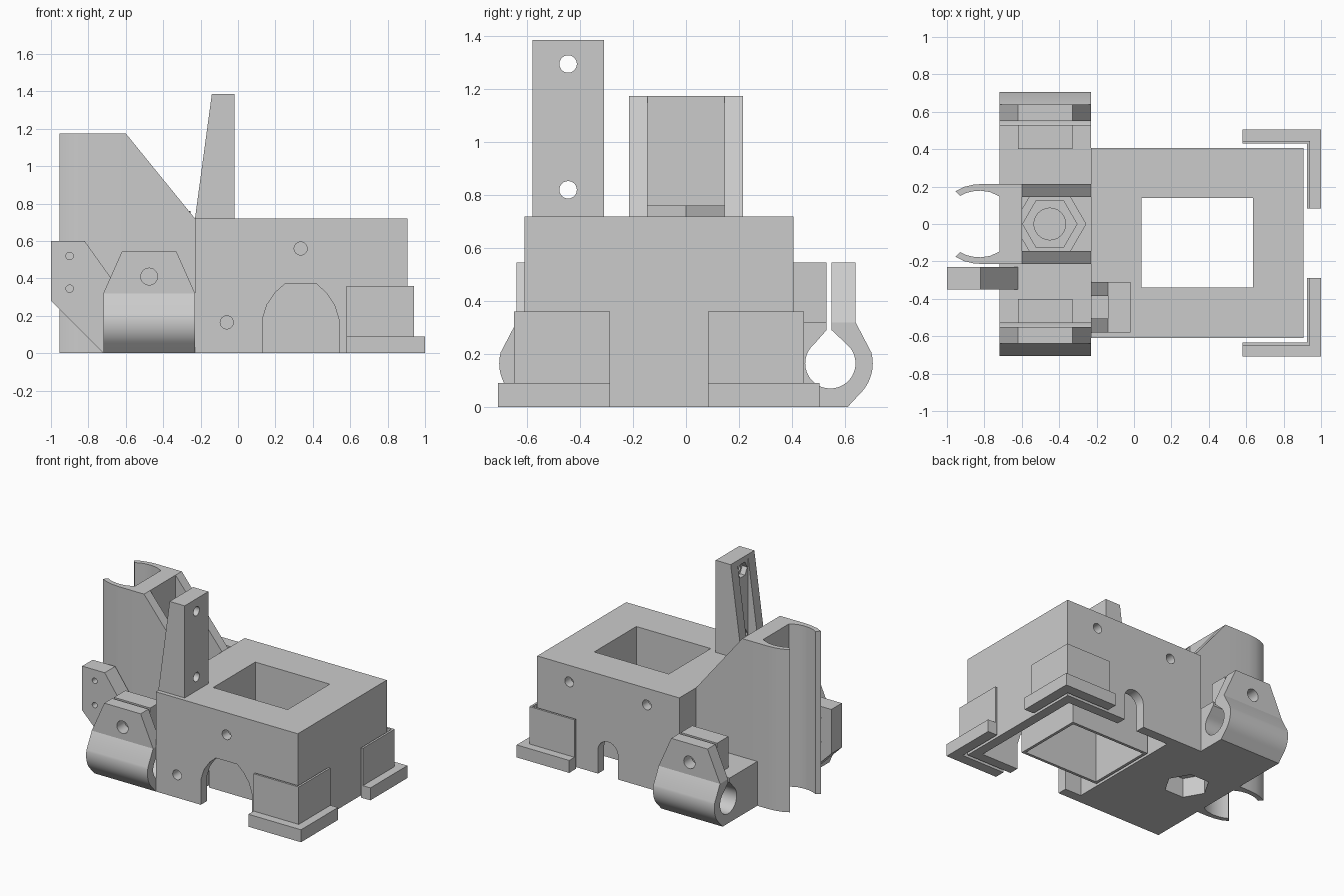
import bpy, bmesh, math

if "Cube" in bpy.data.objects:
    bpy.data.objects.remove(bpy.data.objects["Cube"], do_unlink=True)

grey = bpy.data.materials.new("plain grey")
grey.use_nodes = True
colour = (0.6, 0.6, 0.6, 1)
grey.diffuse_color = colour
grey.node_tree.nodes["Principled BSDF"].inputs["Base Color"].default_value = colour
parts = []


def prism(name, pts, axis, lo, hi, keep=True):
    """Extrude a flat outline along an axis from lo to hi."""
    place = {"x": lambda a, b, t: (t, a, b),
             "y": lambda a, b, t: (a, t, b),
             "z": lambda a, b, t: (a, b, t)}[axis]
    bm = bmesh.new()
    ends = [[bm.verts.new(place(a, b, t)) for a, b in pts] for t in (lo, hi)]
    for ring in ends:
        bm.faces.new(ring)
    n = len(pts)
    for i in range(n):
        j = (i + 1) % n
        bm.faces.new((ends[0][i], ends[0][j], ends[1][j], ends[1][i]))
    bmesh.ops.recalc_face_normals(bm, faces=bm.faces)
    mesh = bpy.data.meshes.new(name)
    bm.to_mesh(mesh)
    bm.free()
    mesh.materials.append(grey)
    ob = bpy.data.objects.new(name, mesh)
    bpy.context.collection.objects.link(ob)
    if keep:
        parts.append(ob)
    return ob


def rect(a0, a1, b0, b1):
    return [(a0, b0), (a1, b0), (a1, b1), (a0, b1)]


def arc(ca, cb, r, start, end, n):
    return [(ca + r * math.cos(math.radians(start + (end - start) * i / n)),
             cb + r * math.sin(math.radians(start + (end - start) * i / n)))
            for i in range(n + 1)]


def ring(ca, cb, r, n=24):
    return arc(ca, cb, r, 0, 360, n)[:-1]


def cut(ob, pts, axis, lo, hi):
    """Subtract an extruded outline from a part."""
    tool = prism("cutter", pts, axis, lo, hi, keep=False)
    tool.hide_render = True
    mod = ob.modifiers.new("cut", "BOOLEAN")
    mod.operation = "DIFFERENCE"
    mod.solver = "EXACT"
    mod.object = tool
    bpy.context.view_layer.objects.active = ob
    bpy.ops.object.modifier_apply(modifier=mod.name)
    bpy.data.objects.remove(tool, do_unlink=True)


# Hollow main housing with its window, arches and screw holes
housing = prism("housing", rect(-0.23, 0.905, -0.61, 0.405), "z", 0, 0.72)
cut(housing, rect(0.0, 0.835, -0.54, 0.335), "z", -0.1, 0.62)
cut(housing, rect(0.04, 0.635, -0.34, 0.14), "z", 0.5, 0.9)
half = [(0.205, -0.1), (0.205, 0.18), (0.18, 0.26), (0.135, 0.325), (0.085, 0.37)]
arch = [(0.335 + a, b) for a, b in half] + [(0.335 - a, b) for a, b in reversed(half)]
cut(housing, arch, "y", -0.7, -0.5)
small_arch = [(0.26, -0.1), (0.42, -0.1)] + arc(0.34, 0.17, 0.08, 0, 180, 12)
cut(housing, small_arch, "y", 0.3, 0.5)
for x, z in ((0.335, 0.56), (-0.06, 0.165)):
    cut(housing, ring(x, z, 0.035), "y", -0.7, -0.45)
for x in (0.03, 0.65):
    cut(housing, ring(x, 0.6, 0.035), "y", 0.25, 0.5)

# Thin shaft below the window
shaft = prism("window_shaft", rect(0.02, 0.655, -0.36, 0.16), "z", 0, 0.65)
cut(shaft, rect(0.04, 0.635, -0.34, 0.14), "z", -0.1, 0.8)

# Rod clamp body: one symmetric outline with two split bores
side = [(0.61, 0)] + arc(0.545, 0.165, 0.16, -45, 15, 12)
side += [(0.64, 0.32), (0.55, 0.32), (0.55, 0.29)]
side += arc(0.545, 0.165, 0.095, 50, -230, 28)
side += [(0.53, 0.29), (0.53, 0.32)]
body = prism("clamp_body", side + [(-a, b) for a, b in reversed(side)], "x", -0.72, -0.23)
cut(body, ring(-0.45, 0, 0.15, 6), "z", -0.1, 0.14)

# Clamp lugs with bolt holes
for s, label in ((1, "back"), (-1, "front")):
    inner = prism(label + "_inner_lug", rect(-0.62, -0.33, 0.3, 0.545), "y", s * 0.4, s * 0.53)
    outer = prism(label + "_outer_lug",
                  [(-0.72, 0.32), (-0.23, 0.32), (-0.33, 0.545), (-0.62, 0.545)],
                  "y", s * 0.55, s * 0.64)
    for lug in (inner, outer):
        cut(lug, ring(-0.475, 0.41, 0.045), "y", s * 0.3, s * 0.8)

    # Sloped tower cheeks
    prism(label + "_tower_cheek",
          [(-0.6, 0.0), (-0.6, 1.175), (-0.23, 0.72), (-0.23, 0.0)],
          "y", s * 0.145, s * 0.215)

# Tower back wall with the snap-in bearing channel
claw = [(-0.6, 0.215), (-0.8, 0.215), (-0.86, 0.21), (-0.91, 0.198), (-0.955, 0.175),
        (-0.93, 0.15), (-0.9, 0.165), (-0.86, 0.175), (-0.82, 0.178), (-0.77, 0.171),
        (-0.72, 0.148)]
prism("bearing_channel", claw + [(a, -b) for a, b in reversed(claw)], "z", 0, 1.175)

# Hexagonal nut seat
seat = prism("nut_seat", ring(-0.45, 0, 0.195, 6), "z", 0.3, 0.76)
cut(seat, ring(-0.45, 0, 0.145, 6), "z", 0.66, 0.9)
cut(seat, ring(-0.45, 0, 0.085), "z", 0.4, 0.9)

# Belt side plate
plate = prism("side_plate",
              [(-1, 0.28), (-1, 0.6), (-0.82, 0.6), (-0.62, 0.32), (-0.62, 0), (-0.72, 0)],
              "y", -0.35, -0.23)
for z in (0.345, 0.52):
    cut(plate, ring(-0.9, z, 0.02, 16), "y", -0.5, -0.1)

# Upright post with a grooved back
post = prism("post", [(-0.23, 0.72), (-0.02, 0.72), (-0.02, 1.385), (-0.14, 1.385)],
             "y", -0.58, -0.31)
cut(post, rect(-0.505, -0.385, 0.6, 1.5), "x", -0.4, -0.14)
for z in (0.82, 1.295):
    cut(post, ring(-0.445, z, 0.033), "x", -0.3, 0.1)
    cut(post, ring(-0.445, z, 0.055, 6), "x", -0.3, -0.1)

# Corner brackets: thin tall L and wide low foot, mirrored front to back
for s, label in ((1, "back"), (-1, "front")):
    for piece, t, top in (("bracket", 0.015, 0.36), ("foot", 0.075, 0.09)):
        corner = [(0.58, 0.532), (0.925, 0.532), (0.925, 0.185), (0.925 + t, 0.185),
                  (0.925 + t, 0.532 + t), (0.58, 0.532 + t)]
        prism(label + "_" + piece, [(a, s * b - 0.1025) for a, b in corner], "z", 0, top)

# Smooth the round surfaces, keep hard edges
bpy.ops.object.select_all(action="DESELECT")
for ob in parts:
    ob.select_set(True)
bpy.context.view_layer.objects.active = parts[0]
bpy.ops.object.shade_smooth_by_angle(angle=math.radians(30))
